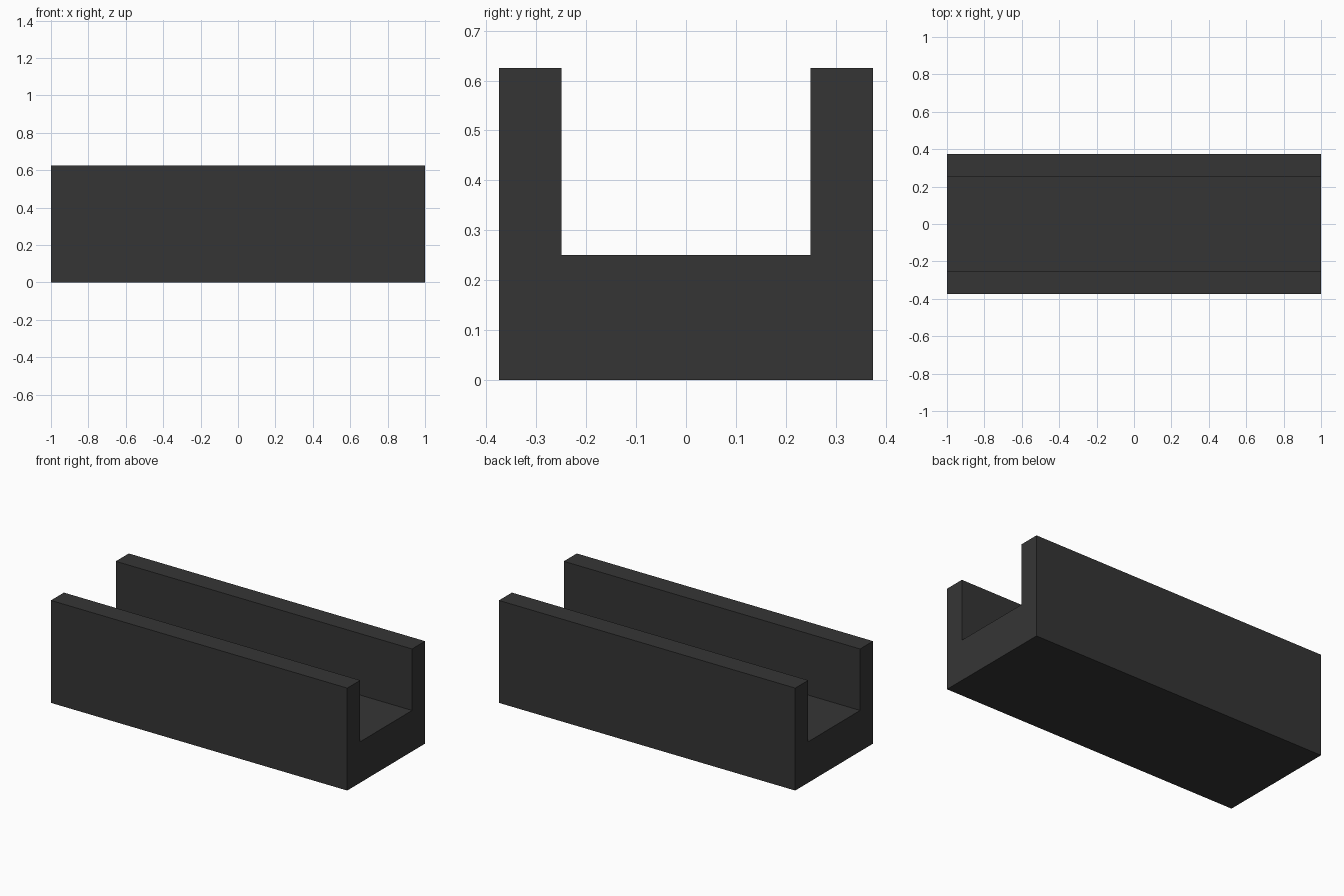
import bpy
import bmesh
from mathutils import Vector

cube = bpy.data.objects.get("Cube")
if cube:
    bpy.data.objects.remove(cube, do_unlink=True)

LENGTH = 2.0
HALF_DEPTH, HALF_GAP = 0.375, 0.25
FLOOR, HEIGHT = 0.25, 0.625

# Dark grey material
grey = bpy.data.materials.new("dark_grey")
grey.use_nodes = True
colour = (0.036, 0.036, 0.036, 1.0)
grey.diffuse_color = colour
grey.node_tree.nodes["Principled BSDF"].inputs["Base Color"].default_value = colour

# U-shaped cross-section: one half, mirrored across the centre
half = [(HALF_DEPTH, 0), (HALF_DEPTH, HEIGHT), (HALF_GAP, HEIGHT), (HALF_GAP, FLOOR)]
profile = half + [(-y, z) for y, z in reversed(half)]

# Channel: cross-section extruded along x
bm = bmesh.new()
end = bm.faces.new([bm.verts.new((-LENGTH / 2, y, z)) for y, z in profile])
result = bmesh.ops.extrude_face_region(bm, geom=[end], use_keep_orig=True)
moved = [v for v in result["geom"] if isinstance(v, bmesh.types.BMVert)]
bmesh.ops.translate(bm, verts=moved, vec=Vector((LENGTH, 0, 0)))
bmesh.ops.recalc_face_normals(bm, faces=bm.faces)

mesh = bpy.data.meshes.new("channel")
bm.to_mesh(mesh)
bm.free()
mesh.materials.append(grey)
bpy.context.collection.objects.link(bpy.data.objects.new("channel", mesh))
